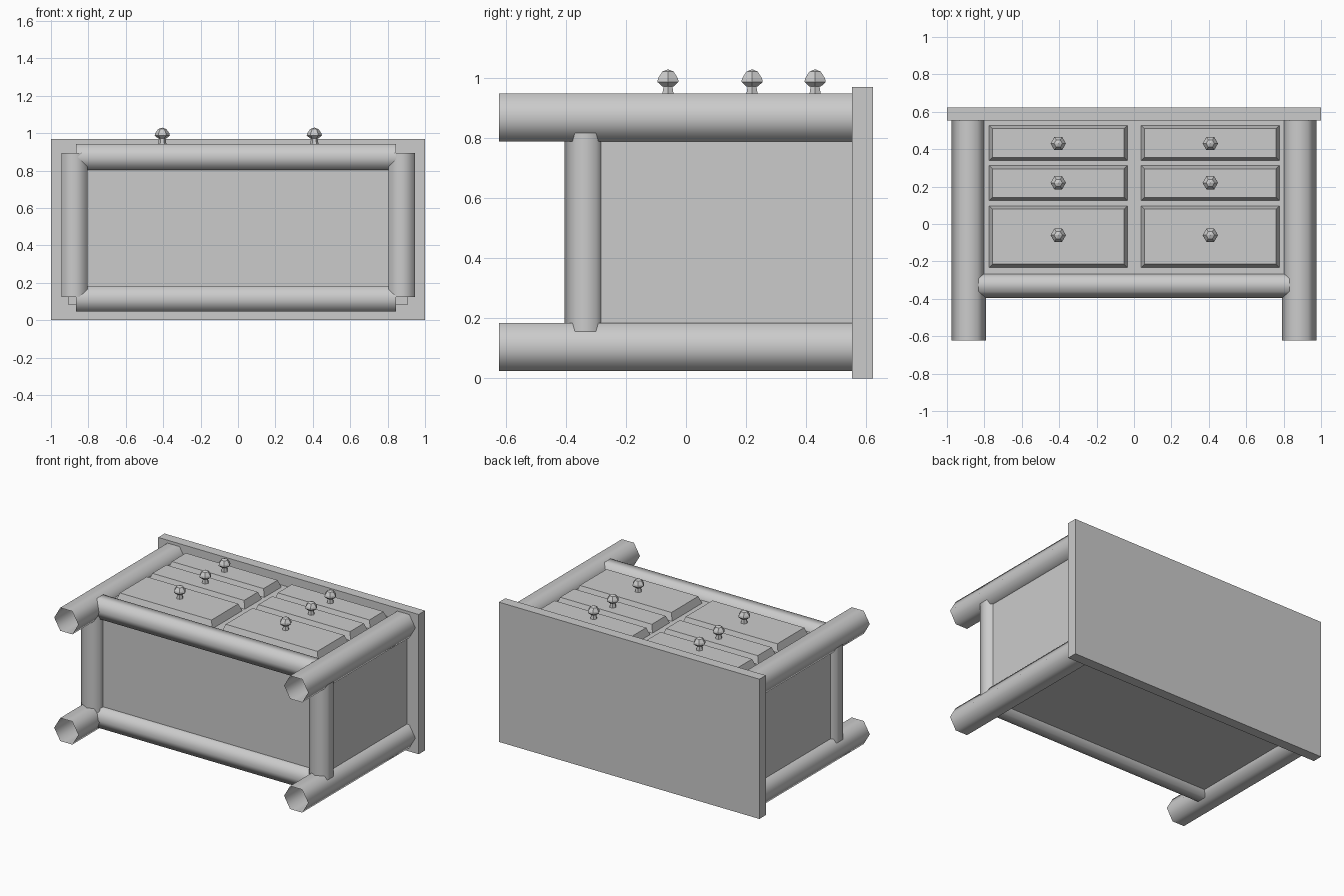
import bpy, bmesh, math
from mathutils import Matrix, Vector

cube = bpy.data.objects.get("Cube")
if cube:
    bpy.data.objects.remove(cube, do_unlink=True)

grey = bpy.data.materials.new("plain_grey")
grey.use_nodes = True
COLOUR = (0.6, 0.6, 0.6, 1)
grey.diffuse_color = COLOUR
grey.node_tree.nodes["Principled BSDF"].inputs["Base Color"].default_value = COLOUR


def finish(name, bm, smooth=False):
    mesh = bpy.data.meshes.new(name)
    bmesh.ops.recalc_face_normals(bm, faces=bm.faces)
    for f in bm.faces:
        f.smooth = smooth
    bm.to_mesh(mesh)
    bm.free()
    mesh.materials.append(grey)
    obj = bpy.data.objects.new(name, mesh)
    bpy.context.collection.objects.link(obj)
    return obj


def block(name, low, high, inset=0):
    """Box between two corners; inset narrows the top face."""
    low, high = Vector(low), Vector(high)
    bm = bmesh.new()
    bmesh.ops.create_cube(bm, size=1)
    for v in bm.verts:
        top = v.co.z > 0
        for i in range(3):
            side = v.co[i] > 0
            v.co[i] = high[i] if side else low[i]
            if top and i < 2:
                v.co[i] += -inset if side else inset
    return finish(name, bm)


def hex_tube(name, start, end, point_axis, point_r, flat_r):
    """Open six-sided smooth tube with its corners along point_axis."""
    start, end = Vector(start), Vector(end)
    u = Vector(point_axis)
    w = (end - start).normalized().cross(u)
    bm = bmesh.new()
    rings = []
    for p in (start, end):
        rings.append([bm.verts.new(
            p + u * point_r * math.cos(k * math.pi / 3)
            + w * flat_r * math.sin(k * math.pi / 3) / math.sin(math.pi / 3))
            for k in range(6)])
    for k in range(6):
        n = (k + 1) % 6
        bm.faces.new((rings[0][k], rings[0][n], rings[1][n], rings[1][k]))
    obj = finish(name, bm, True)
    # tube walls must face outward
    axis = end - start
    for f in obj.data.polygons:
        if f.normal.dot(f.center - (start + axis * 0.5)) < 0:
            obj.data.flip_normals()
            break
    return obj


def knob(name, x, y):
    """Six-sided knob turned from a stem and cap profile."""
    profile = [(0.024, 0.935), (0.017, 0.972), (0.022, 0.972),
               (0.041, 0.988), (0.038, 1.0), (0.022, 1.022)]
    bm = bmesh.new()
    rings = [[bm.verts.new((x + r * math.cos(k * math.pi / 3),
                            y + r * math.sin(k * math.pi / 3), z))
              for k in range(6)] for r, z in profile]
    for a, b in zip(rings, rings[1:]):
        for k in range(6):
            n = (k + 1) % 6
            bm.faces.new((a[k], a[n], b[n], b[k]))
    tip = bm.verts.new((x, y, 1.03))
    for k in range(6):
        bm.faces.new((rings[-1][k], rings[-1][(k + 1) % 6], tip))
    finish(name, bm)


# Back board and cabinet body
block("end_board", (-1, 0.553, 0), (1, 0.623, 0.97))
block("cabinet_body", (-0.91, -0.33, 0.085), (0.91, 0.56, 0.893))

# Long legs and side posts
for side, s in (("right", -1), ("left", 1)):
    for level, z in (("lower", 0.105), ("upper", 0.87)):
        hex_tube(f"{side}_{level}_leg", (s * 0.8825, -0.623, z),
                 (s * 0.8825, 0.555, z), (1, 0, 0), 0.0925, 0.08)
    hex_tube(f"{side}_post", (s * 0.875, -0.335, 0.125),
             (s * 0.875, -0.335, 0.893), (0, 1, 0), 0.07, 0.07)

# Cross rails
for level, z in (("lower", 0.115), ("upper", 0.872)):
    hex_tube(f"{level}_rail", (-0.865, -0.326, z), (0.845, -0.326, z),
             (0, 1, 0), 0.07, 0.069)

# Drawers with knobs
rows = [("large", -0.235, 0.1, -0.06), ("middle", 0.122, 0.315, 0.22),
        ("small", 0.336, 0.53, 0.43)]
for side, x in (("right", -0.405), ("left", 0.408)):
    for size, y0, y1, ky in rows:
        block(f"{side}_{size}_drawer", (x - 0.372, y0, 0.885),
              (x + 0.372, y1, 0.943), 0.02)
        knob(f"{side}_{size}_knob", x, ky)
